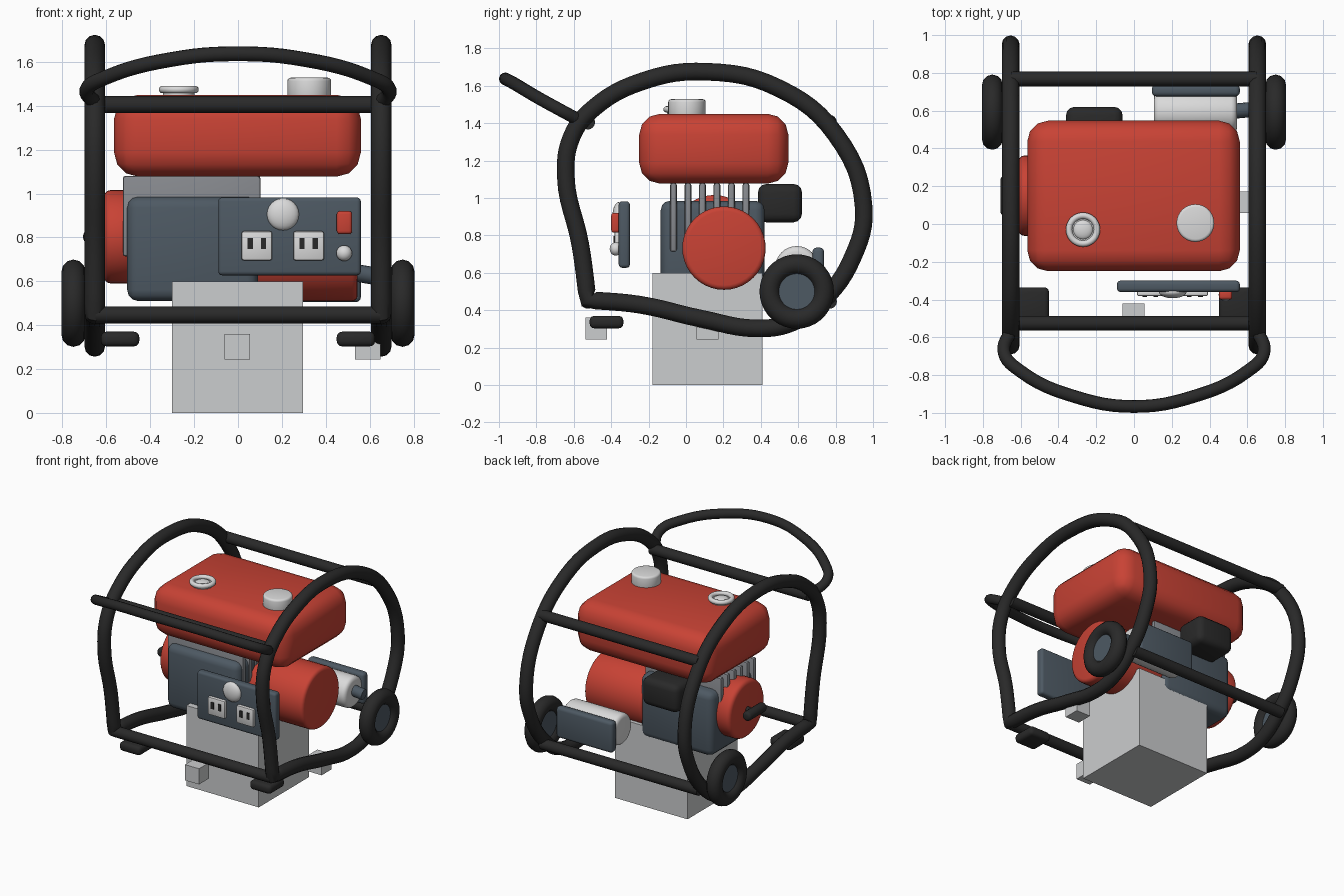
import bpy, bmesh, math
from mathutils import Matrix, Vector

cube = bpy.data.objects.get("Cube")
if cube:
    bpy.data.objects.remove(cube, do_unlink=True)


def material(name, rgb):
    m = bpy.data.materials.new(name)
    m.use_nodes = True
    m.diffuse_color = (*rgb, 1)
    m.node_tree.nodes["Principled BSDF"].inputs["Base Color"].default_value = (*rgb, 1)
    return m


BLACK = material("black", (0.022, 0.022, 0.022))
RED = material("red", (0.58, 0.055, 0.035))
SLATE = material("slate", (0.075, 0.1, 0.125))
LIGHT = material("light grey", (0.6, 0.61, 0.62))
METAL = material("fin grey", (0.24, 0.25, 0.27))
PALE = material("pale metal", (0.7, 0.7, 0.7))


def smooth(ob):
    bpy.ops.object.select_all(action='DESELECT')
    ob.select_set(True)
    bpy.context.view_layer.objects.active = ob
    bpy.ops.object.shade_smooth_by_angle(angle=math.radians(40))


def finish(name, bm, mat):
    me = bpy.data.meshes.new(name)
    bm.to_mesh(me)
    bm.free()
    me.materials.append(mat)
    ob = bpy.data.objects.new(name, me)
    bpy.context.collection.objects.link(ob)
    smooth(ob)
    return ob


def box(name, lo, hi, mat, bevel=0, segments=3):
    """Box between two corners with rounded edges."""
    lo, hi = Vector(lo), Vector(hi)
    bm = bmesh.new()
    bmesh.ops.create_cube(bm, size=1, matrix=Matrix.Translation((lo + hi) / 2)
                          @ Matrix.Diagonal((*(hi - lo), 1)))
    if bevel:
        bmesh.ops.bevel(bm, geom=bm.edges[:], offset=bevel, segments=segments,
                        profile=0.5, affect='EDGES')
    return finish(name, bm, mat)


def cylinder(name, start, end, radius, mat, bevel=0, sides=32):
    """Cylinder from one point to another with rounded rims."""
    start, end = Vector(start), Vector(end)
    axis = end - start
    bm = bmesh.new()
    turn = axis.to_track_quat('Z', 'Y').to_matrix().to_4x4()
    bmesh.ops.create_cone(bm, cap_ends=True, segments=sides, radius1=radius, radius2=radius,
                          depth=axis.length, matrix=Matrix.Translation((start + end) / 2) @ turn)
    if bevel:
        rims = [e for e in bm.edges if any(len(f.verts) > 4 for f in e.link_faces)]
        bmesh.ops.bevel(bm, geom=rims, offset=bevel, segments=3, profile=0.5, affect='EDGES')
    return finish(name, bm, mat)


def dome(name, centre, scale, mat):
    bm = bmesh.new()
    bmesh.ops.create_uvsphere(bm, u_segments=24, v_segments=12, radius=1,
                              matrix=Matrix.Translation(centre) @ Matrix.Diagonal((*scale, 1)))
    return finish(name, bm, mat)


def ring(name, centre, axis, major, minor, mat):
    bpy.ops.mesh.primitive_torus_add(location=centre, major_radius=major, minor_radius=minor,
                                     major_segments=36, minor_segments=12,
                                     rotation=(0, math.pi / 2, 0) if axis == 'X' else (0, 0, 0))
    ob = bpy.context.object
    ob.name = name
    ob.data.materials.append(mat)
    smooth(ob)


def tube(name, points, radius, closed=False, corner=False):
    """Round bar bent along a smooth path."""
    cu = bpy.data.curves.new(name, 'CURVE')
    cu.dimensions = '3D'
    cu.bevel_depth, cu.bevel_resolution, cu.resolution_u = radius, 4, 6
    cu.use_fill_caps = True
    sp = cu.splines.new('BEZIER')
    sp.bezier_points.add(len(points) - 1)
    sp.use_cyclic_u = closed
    for i, (bp, co) in enumerate(zip(sp.bezier_points, points)):
        bp.co = co
        kind = 'VECTOR' if corner and i == 0 else 'AUTO'
        bp.handle_left_type = bp.handle_right_type = kind
    ob = bpy.data.objects.new(name, cu)
    bpy.context.collection.objects.link(ob)
    bpy.ops.object.select_all(action='DESELECT')
    ob.select_set(True)
    bpy.context.view_layer.objects.active = ob
    bpy.ops.object.convert(target='MESH')
    ob = bpy.context.object
    ob.data.materials.clear()
    ob.data.materials.append(BLACK)
    smooth(ob)


# Tubular frame: side loops, cross bars and handle
loop = [(-.525, .455), (-.565, .75), (-.643, 1.12), (-.61, 1.33), (-.5, 1.475), (-.23, 1.625),
        (.115, 1.675), (.5, 1.585), (.8, 1.34), (.95, .95), (.89, .68), (.73, .45),
        (.57, .335), (.38, .303), (.08, .355), (-.25, .43)]
for side, s in (("left", 1), ("right", -1)):
    tube(side + "_frame_loop", [(s * .653, y, z) for y, z in loop], .047, True, True)
for place, y in (("front", -.525), ("rear", .768)):
    for level, z in (("lower", .447), ("upper", 1.405)):
        cylinder(f"{place}_{level}_bar", (-.65, y, z), (.65, y, z), .039, BLACK, sides=16)
half = [(.645, -.55, 1.405), (.688, -.68, 1.475), (.6, -.78, 1.53), (.31, -.915, 1.61)]
tube("handle", [(-x, y, z) for x, y, z in half] + [(0, -.966, 1.637)] + half[::-1], .034)

# Wheels and feet
for side, s in (("left", 1), ("right", -1)):
    ring(side + "_tire", (s * .75, .592, .5), 'X', .144, .055, BLACK)
    cylinder(side + "_hub", (s * .72, .592, .5), (s * .775, .592, .5), .1, SLATE)
    x0, x1 = sorted((s * .45, s * .625))
    box(side + "_foot", (x0, -.515, .303), (x1, -.335, .37), BLACK, .025)

# Base block and small mounting blocks
box("base_block", (-.3, -.18, 0), (.297, .41, .6), LIGHT)
for name, x, y in (("front_mount", -.003, -.48), ("side_mount", .592, .115)):
    box(name, (x - .058, y - .058, .243), (x + .058, y + .058, .36), LIGHT)

# Fuel tank with filler cap and gauge
box("fuel_tank", (-.565, -.25, 1.077), (.56, .547, 1.45), RED, .11)
cylinder("filler_cap", (.325, .005, 1.43), (.325, .005, 1.528), .1, PALE, .015)
cylinder("gauge_base", (-.27, -.03, 1.43), (-.27, -.03, 1.468), .072, PALE)
ring("gauge_rim", (-.27, -.03, 1.474), 'Z', .074, .017, PALE)
dome("gauge_lens", (-.27, -.03, 1.465), (.052, .052, .02), PALE)

# Engine with cooling fins
box("crankcase", (-.505, -.135, .51), (.092, .42, .985), SLATE, .05)
for i in range(6):
    y = -.067 + i * .0775
    box(f"cooling_fin_{i + 1}", (-.525, y - .018, .713), (.103, y + .018, 1.08), METAL, .012, 2)
box("air_cleaner", (-.36, .385, .87), (-.06, .62, 1.075), BLACK, .045)

# Generator drum and recoil starter
cylinder("generator_drum", (.07, .203, .732), (.545, .203, .732), .223, RED, .025, 40)
cylinder("recoil_housing", (-.61, .15, .803), (-.48, .15, .803), .213, RED, .03, 40)
cylinder("recoil_grip", (-.672, .045, .803), (-.672, .255, .803), .035, BLACK, .02, 16)
cylinder("recoil_stem", (-.68, .15, .803), (-.6, .15, .803), .02, BLACK, sides=12)

# Muffler, heat shield and exhaust
cylinder("muffler", (.105, .592, .628), (.545, .592, .628), .115, PALE, .03)
box("heat_shield", (.095, .676, .505), (.56, .738, .735), SLATE, .022)
cylinder("exhaust_pipe", (.5, .595, .645), (.615, .605, .625), .04, SLATE, sides=16)

# Control panel with sockets, dial, switch and knob
box("control_panel", (-.09, -.36, .627), (.56, -.3, .982), SLATE, .018)
for n, x in (("left", .322), ("right", .086)):
    box(n + "_socket_plate", (x - .07, -.382, .695), (x + .07, -.35, .828), PALE, .01, 2)
    for side, s in (("inner", -1), ("outer", 1)):
        cx = x + s * .03
        box(f"{n}_socket_{side}_slot", (cx - .012, -.387, .747), (cx + .012, -.38, .797), BLACK)
dome("voltage_dial", (.205, -.36, .905), (.073, .033, .073), PALE)
box("power_switch", (.45, -.4, .815), (.52, -.35, .92), RED, .014)
dome("choke_knob", (.484, -.375, .728), (.036, .033, .036), PALE)
